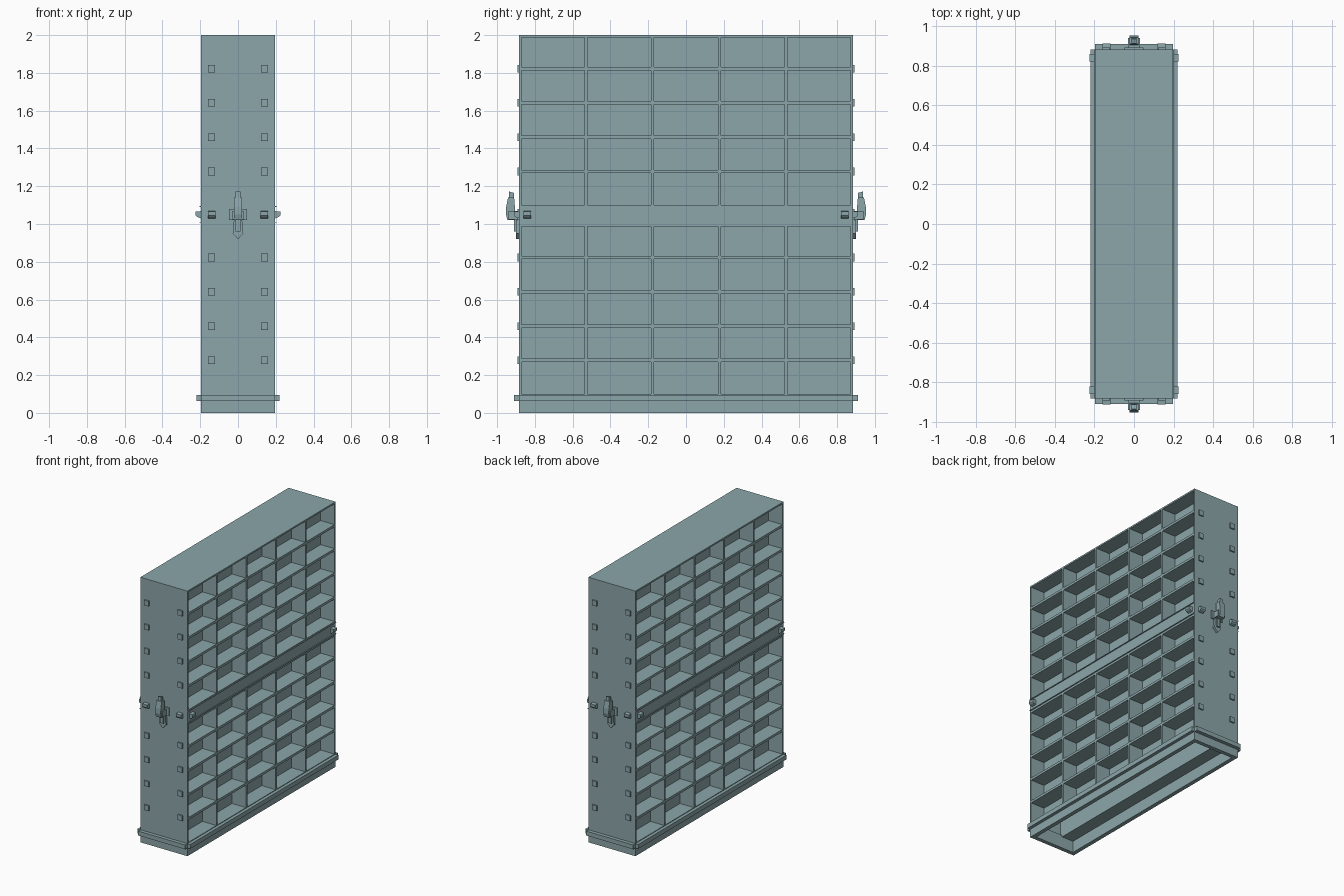
import bpy
import bmesh

cube = bpy.data.objects.get("Cube")
if cube:
    bpy.data.objects.remove(cube, do_unlink=True)

mat = bpy.data.materials.new("grey_teal")
mat.use_nodes = True
colour = (0.26, 0.38, 0.40, 1)
mat.diffuse_color = colour
mat.node_tree.nodes["Principled BSDF"].inputs["Base Color"].default_value = colour

W, L = 0.196, 0.883     # half width and half length of the case
T = 0.012               # board thickness
CORE = 0.08             # half width of the hollow core behind the cells


def finish(name, bm):
    bmesh.ops.recalc_face_normals(bm, faces=bm.faces)
    mesh = bpy.data.meshes.new(name)
    bm.to_mesh(mesh)
    bm.free()
    mesh.materials.append(mat)
    obj = bpy.data.objects.new(name, mesh)
    bpy.context.collection.objects.link(obj)
    return obj


def add_box(bm, x, y, z):
    """Add a box given (low, high) ranges; ranges may be reversed."""
    verts = bmesh.ops.create_cube(bm, size=1)["verts"]
    for v in verts:
        for i, (a, b) in enumerate((x, y, z)):
            v.co[i] = a if v.co[i] < 0 else b


def boxes(name, items):
    bm = bmesh.new()
    for item in items:
        add_box(bm, *item)
    return finish(name, bm)


def ring(name, outer, inner, z):
    """Rectangular frame made from four bars."""
    (ox, oy), (ix, iy) = outer, inner
    items = [((s * ix, s * ox), (-oy, oy), z) for s in (-1, 1)]
    items += [((-ix, ix), (s * iy, s * oy), z) for s in (-1, 1)]
    return boxes(name, items)


def prism(name, points, axis, lo, hi):
    """Extrude a profile along x (points are y, z) or along y (points are x, z)."""
    bm = bmesh.new()
    place = (lambda p, d: (d, p[0], p[1])) if axis == "x" else (lambda p, d: (p[0], d, p[1]))
    rows = [[bm.verts.new(place(p, d)) for p in points] for d in (lo, hi)]
    bm.faces.new(rows[0])
    bm.faces.new(rows[1])
    n = len(points)
    for i in range(n):
        j = (i + 1) % n
        bm.faces.new((rows[0][i], rows[0][j], rows[1][j], rows[1][i]))
    return finish(name, bm)


# Two stacked shelf units with cells on both long sides of a hollow core
for label, base in (("lower", 0.0), ("upper", 1.0)):
    floor, top = base + 0.1, base + 1.0
    heights = [base + 0.278 + 0.1815 * i for i in range(4)]
    boxes(label + "_end_walls",
          [((-W, W), (s * L, s * (L - T)), (floor, top)) for s in (-1, 1)])
    boxes(label + "_roof", [((-W, W), (-L, L), (top - T, top))])
    boxes(label + "_back_panels",
          [((s * (CORE - T), s * CORE), (T - L, L - T), (floor - T, top - T))
           for s in (-1, 1)])
    boxes(label + "_dividers",
          [((s * CORE, s * W), (y - 0.008, y + 0.008), (floor, top - T))
           for y in (-0.53, -0.177, 0.177, 0.53) for s in (-1, 1)])
    boxes(label + "_shelves",
          [((s * CORE, s * W), (T - L, L - T), (z - 0.009, z + 0.009))
           for z in heights for s in (-1, 1)])
    # Square joint pegs on the end walls
    boxes(label + "_pegs",
          [((x - 0.019, x + 0.019), (s * (L - T), s * (L + 0.01)), (z - 0.02, z + 0.02))
           for z in heights for x in (-0.14, 0.14) for s in (-1, 1)])

# Open plinth; the lower floor leaves the core open from below
ring("plinth_frame", (W, L), (0.165, 0.853), (0, 0.1))
boxes("lower_floor", [((s * CORE, s * 0.165), (-0.853, 0.853), (0.088, 0.1))
                      for s in (-1, 1)])

# Solid band between the two units, with thin lips along its edges
boxes("middle_band", [((-W, W), (-L, L), (1.0, 1.1))])
boxes("band_lips", [((s * W, s * (W + 0.007)), (-L, L), (z, z + 0.005))
                    for s in (-1, 1) for z in (1.004, 1.09)])

# Flange around the plinth, with open corners
flange = [((s * W, s * 0.22), (-L, L), (0.062, 0.095)) for s in (-1, 1)]
flange += [((-W, W), (s * L, s * 0.91), (0.062, 0.095)) for s in (-1, 1)]
boxes("plinth_flange", flange)

# Corner catches, tapered underneath
catch = [(0, 1.03), (0.022, 1.038), (0.028, 1.045), (0.028, 1.065), (0, 1.068)]
for s in (-1, 1):
    for t in (-1, 1):
        prism("side_catch", [(s * (W + a), z) for a, z in catch], "y",
              t * 0.84 - 0.02, t * 0.84 + 0.02)
        prism("end_catch", [(s * (L + a), z) for a, z in catch], "x",
              t * 0.14 - 0.02, t * 0.14 + 0.02)

# Toggle latch at each end
lever = [(0.905, 1.02), (0.945, 1.02), (0.953, 1.05), (0.952, 1.09), (0.942, 1.14),
         (0.91, 1.14), (0.905, 1.08)]
tip = [(0.91, 1.12), (0.938, 1.12), (0.936, 1.172), (0.912, 1.165)]
hook = [(-0.022, 1.02), (-0.028, 0.95), (0, 0.92), (0.028, 0.95), (0.022, 1.02)]
for s in (-1, 1):
    boxes("latch_plate", [((-0.048, 0.048), (s * L, s * 0.893), (1.02, 1.08)),
                          ((-0.03, -0.022), (s * L, s * 0.94), (1.025, 1.07)),
                          ((0.022, 0.03), (s * L, s * 0.94), (1.025, 1.07)),
                          ((-0.022, 0.022), (s * L, s * 0.92), (1.035, 1.065))])
    prism("latch_lever", [(s * y, z) for y, z in lever], "x", -0.022, 0.022)
    prism("latch_tip", [(s * y, z) for y, z in tip], "x", -0.012, 0.012)
    prism("latch_hook", hook, "y", s * L, s * 0.899)
    boxes("latch_link", [((-0.012, 0.012), (s * 0.89, s * 0.91), (0.96, 1.04))])
